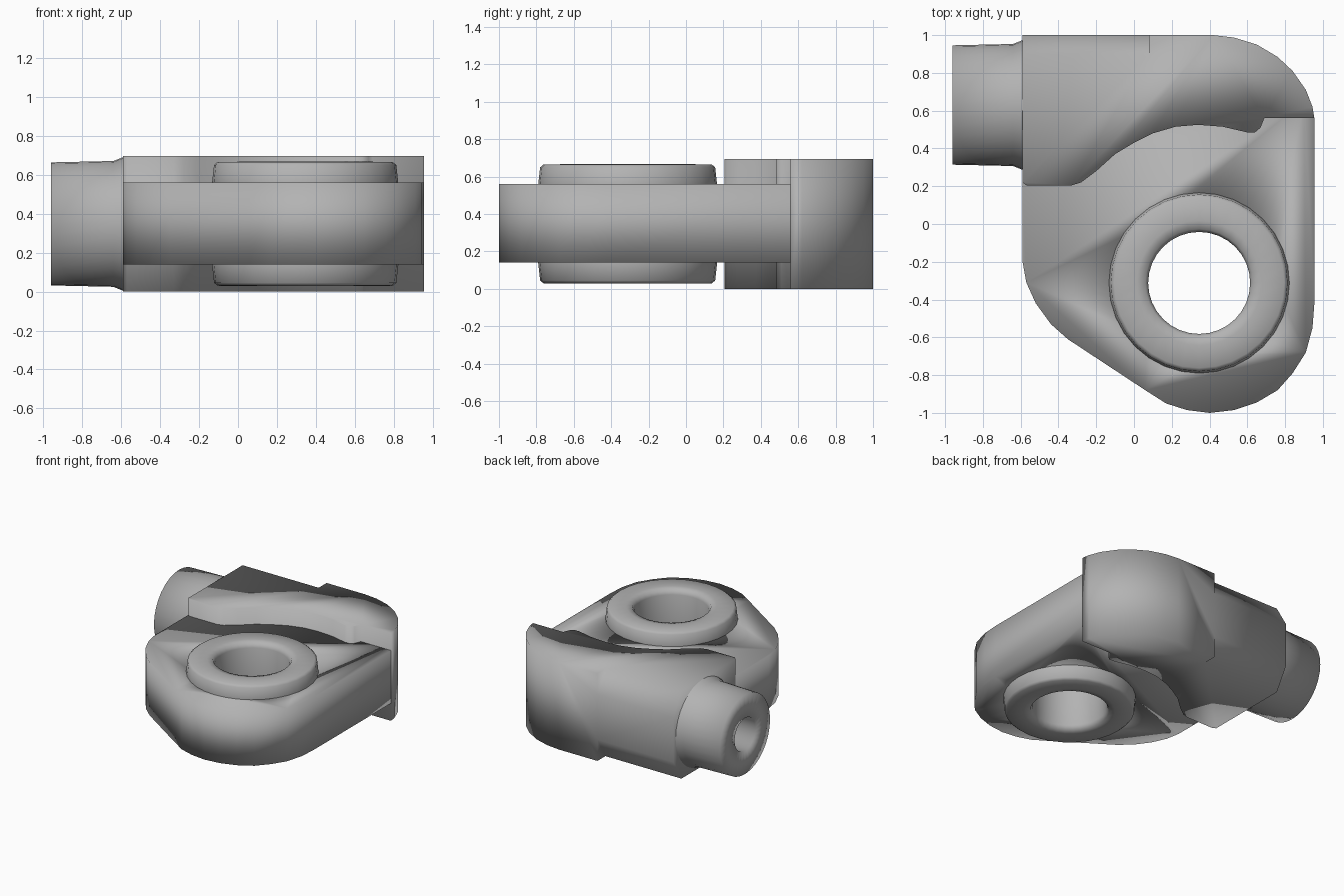
import bpy, bmesh, math
from mathutils import Vector, Matrix

if "Cube" in bpy.data.objects:
    bpy.data.objects.remove(bpy.data.objects["Cube"])

grey = bpy.data.materials.new("cast grey")
grey.diffuse_color = (0.45, 0.45, 0.45, 1)
grey.use_nodes = True
grey.node_tree.nodes["Principled BSDF"].inputs["Base Color"].default_value = grey.diffuse_color


def make_object(name, bm):
    bmesh.ops.recalc_face_normals(bm, faces=bm.faces[:])
    for f in bm.faces:
        f.smooth = True
    me = bpy.data.meshes.new(name)
    bm.to_mesh(me)
    bm.free()
    me.materials.append(grey)
    ob = bpy.data.objects.new(name, me)
    bpy.context.collection.objects.link(ob)
    return ob


def prism(name, outline, lo, hi, along_x=False):
    """Extrude a 2D outline: (x, y) along z, or (y, z) along x."""
    bm = bmesh.new()
    place = (lambda p: (lo, p[0], p[1])) if along_x else (lambda p: (p[0], p[1], lo))
    step = Vector((hi - lo, 0, 0)) if along_x else Vector((0, 0, hi - lo))
    face = bm.faces.new([bm.verts.new(place(p)) for p in outline])
    out = bmesh.ops.extrude_face_region(bm, geom=[face])
    bmesh.ops.translate(bm, vec=step,
                        verts=[v for v in out["geom"] if isinstance(v, bmesh.types.BMVert)])
    return make_object(name, bm)


def lathe(name, profile, matrix, closed=False, seg=32):
    """Spin (radius, height) points around z, then place with a matrix."""
    bm = bmesh.new()
    vs = [bm.verts.new((r, 0, h)) for r, h in profile]
    pairs = list(zip(vs, vs[1:])) + ([(vs[-1], vs[0])] if closed else [])
    edges = [bm.edges.new(p) for p in pairs]
    bmesh.ops.spin(bm, geom=vs + edges, cent=(0, 0, 0), axis=(0, 0, 1),
                   angle=2 * math.pi, steps=seg, use_merge=True)
    bmesh.ops.remove_doubles(bm, verts=bm.verts[:], dist=1e-5)
    bmesh.ops.transform(bm, matrix=matrix, verts=bm.verts[:])
    return make_object(name, bm)


def cut(target, cutter):
    mod = target.modifiers.new("cut", "BOOLEAN")
    mod.operation, mod.solver, mod.object = "DIFFERENCE", "EXACT", cutter
    bpy.context.view_layer.objects.active = target
    bpy.ops.object.modifier_apply(modifier=mod.name)
    bpy.data.objects.remove(cutter, do_unlink=True)


H = 0.695                       # full height
EYE = Vector((0.345, -0.312, 0))  # centre of the bored eye

# Flange plate around the eye, running back into the housing
plate_outline = [
    (-0.55, 0.6), (-0.59, 0.21), (-0.59, -0.2), (-0.57, -0.31), (-0.52, -0.42),
    (-0.44, -0.53), (-0.35, -0.61), (0.06, -0.88), (0.17, -0.95), (0.28, -0.985),
    (0.4, -1.0), (0.53, -0.985), (0.65, -0.945), (0.76, -0.88), (0.84, -0.79),
    (0.91, -0.68), (0.945, -0.55), (0.955, -0.42), (0.955, 0.56), (0.9, 0.65)]
plate = prism("flange_plate", plate_outline, 0.14, 0.56)
cut(plate, lathe("bore_cutter", [(0, -0.2), (0.4, -0.2), (0.4, 1), (0, 1)],
                 Matrix.Translation(EYE)))

# Raised ring with the through hole
upper = [(0.27, 0.625), (0.285, 0.66), (0.33, 0.667), (0.45, 0.665),
         (0.468, 0.65), (0.478, 0.56)]
ring = upper + [(r, H - z) for r, z in reversed(upper)]
lathe("eye_ring", ring, Matrix.Translation(EYE), closed=True)

# Tall housing along the back, scooped around the eye
housing_outline = [
    (-0.59, 0.22), (-0.57, 0.205), (-0.33, 0.205), (-0.28, 0.22), (-0.2, 0.28),
    (-0.1, 0.37), (0, 0.43), (0.1, 0.48), (0.22, 0.515), (0.34, 0.525),
    (0.47, 0.515), (0.6, 0.485), (0.64, 0.485), (0.67, 0.51), (0.69, 0.56),
    (0.955, 0.56), (0.945, 0.62), (0.91, 0.71), (0.84, 0.81), (0.76, 0.885),
    (0.65, 0.95), (0.53, 0.987), (0.42, 1.0), (-0.59, 1.0)]
housing = prism("housing", housing_outline, 0, H)

# Chamfer the back edges, top and bottom, on the pipe side only
wedge = [(0.841, -0.1), (1.059, 0.27), (1.2, 0.27), (1.2, -0.1)]
for flip in (False, True):
    pts = [(y, H - z if flip else z) for y, z in wedge]
    cut(housing, prism("chamfer_cutter", pts, -0.8, 0.08, along_x=True))

# Pipe stub with flared root and blind bore, pointing to -x
pipe = [(0.343, -0.55), (0.343, -0.59), (0.323, -0.64), (0.316, -0.96),
        (0.13, -0.96), (0.12, -0.61), (0, -0.61)]
lathe("pipe_stub", pipe,
      Matrix.Translation((0, 0.63, H / 2)) @ Matrix.Rotation(math.pi / 2, 4, "Y"))
